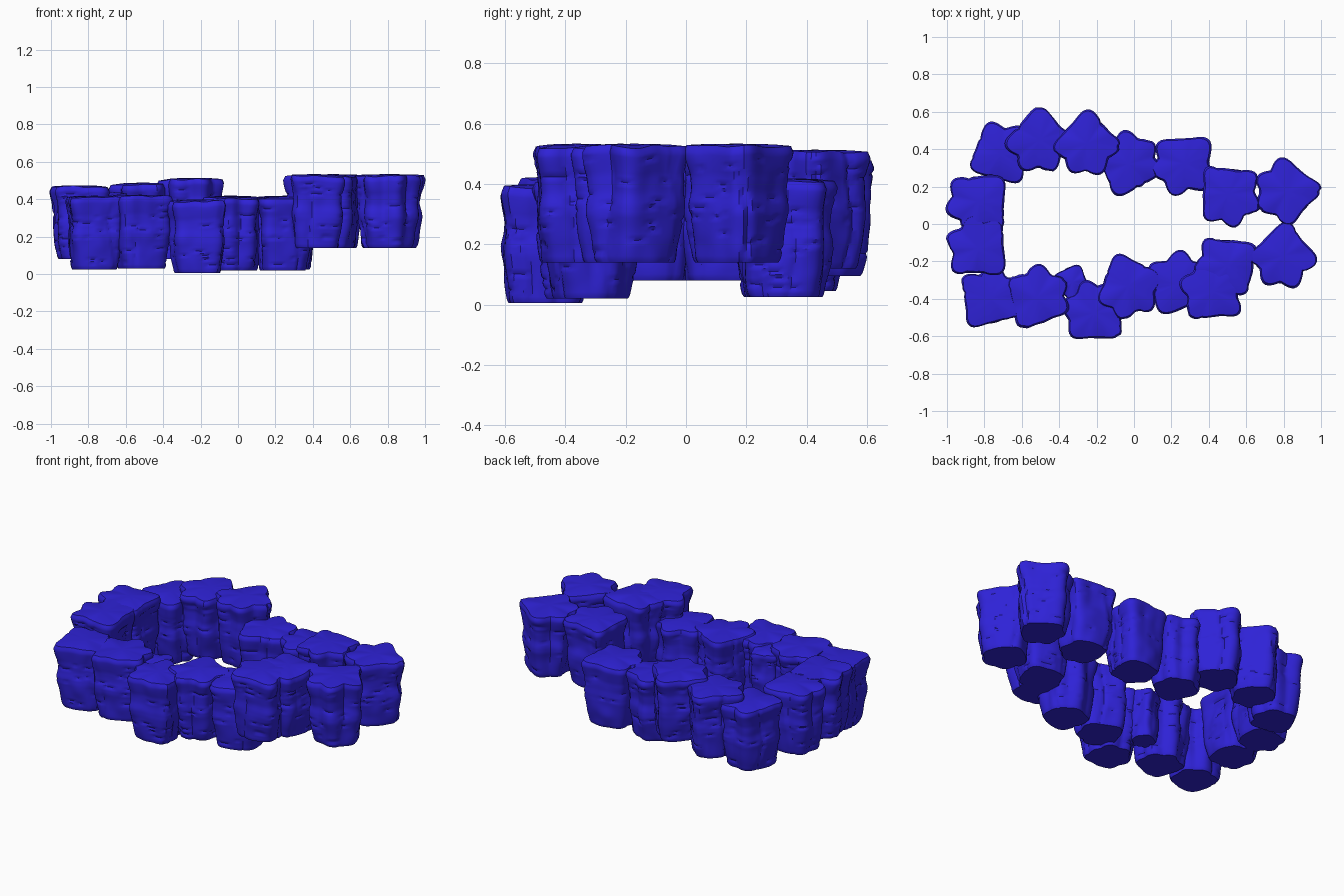
import bpy, bmesh, math, random
from mathutils import Vector, noise

cube = bpy.data.objects.get("Cube")
if cube:
    bpy.data.objects.remove(cube)

blue = bpy.data.materials.new("deep_blue")
blue.use_nodes = True
colour = (0.028, 0.016, 0.68, 1)
blue.diffuse_color = colour
blue.node_tree.nodes["Principled BSDF"].inputs["Base Color"].default_value = colour

SEGMENTS, ROWS = 64, 36
LOBES = [math.radians(a) for a in (5, 103, 155, 210, 272)]
PROFILE = [(0, .86), (.03, .90), (.2, .95), (.42, 1.01), (.5, 1), (.6, .95),
           (.75, .95), (.88, 1.01), (.94, 1.03), (1, .96)]


def profile(t):
    """Silhouette width factor from foot to rim."""
    for (t0, w0), (t1, w1) in zip(PROFILE, PROFILE[1:]):
        if t <= t1:
            return w0 + (w1 - w0) * (t - t0) / (t1 - t0)
    return PROFILE[-1][1]


def angle_gap(a, b):
    return abs((a - b + math.pi) % math.tau - math.pi)


def outline(angle, t):
    """Blunt-lobed cross-section, more pronounced towards the top."""
    bump = max(math.exp(-(angle_gap(angle, a) / 0.38) ** 2) for a in LOBES)
    return 0.131 + (0.022 + 0.027 * t) * bump


def rock_column(name, x, y, base, turn, size=1.0, height=0.39):
    rng = random.Random(name)
    seed = Vector((x * 9, y * 9, base * 9))
    turn = math.radians(turn)
    creases = [rng.uniform(0, math.tau) for _ in range(5)]
    # short horizontal cracks: row, start segment, length
    cracks = {(row, (start + k) % SEGMENTS)
              for row, start, length in
              [(rng.randrange(3, ROWS - 3), rng.randrange(SEGMENTS), rng.randint(2, 5))
               for _ in range(36)]
              for k in range(length)}
    bm = bmesh.new()
    rings = []
    for row in range(ROWS + 1):
        t = row / ROWS
        ring = []
        for s in range(SEGMENTS):
            a = s / SEGMENTS * math.tau
            direction = Vector((math.cos(a), math.sin(a), 0))
            r = outline(a, t) * profile(t) * size
            r += 0.009 * noise.noise(direction * 1.6 + Vector((0, 0, t * 4)) + seed)
            # vertical creases wander a little with height
            for c in creases:
                gap = angle_gap(a, c + 0.12 * math.sin(t * 5 + c))
                r -= 0.007 * math.exp(-(gap / 0.07) ** 2)
            if (row, s) in cracks:
                r -= 0.006
            wave = noise.noise(direction * 1.5 + seed)
            z = base + height * t + (0.012 * wave - 0.006) * t
            ring.append(bm.verts.new((x + r * math.cos(a + turn),
                                      y + r * math.sin(a + turn), z)))
        rings.append(ring)
    # inner ring and hub give the gently domed top
    top_z = base + height + 0.004
    rings.append([bm.verts.new((x + (v.co.x - x) * 0.65, y + (v.co.y - y) * 0.65,
                                top_z + (v.co.z - top_z) * 0.3)) for v in rings[-1]])
    for low, high in zip(rings, rings[1:]):
        for s in range(SEGMENTS):
            n = (s + 1) % SEGMENTS
            bm.faces.new((low[s], low[n], high[n], high[s]))
    hub = bm.verts.new((x, y, top_z))
    for s in range(SEGMENTS):
        bm.faces.new((rings[-1][s], rings[-1][(s + 1) % SEGMENTS], hub))
    bm.faces.new(list(reversed(rings[0])))
    mesh = bpy.data.meshes.new(name)
    bm.to_mesh(mesh)
    bm.free()
    mesh.materials.append(blue)
    obj = bpy.data.objects.new(name, mesh)
    bpy.context.collection.objects.link(obj)
    bpy.ops.object.select_all(action='DESELECT')
    obj.select_set(True)
    bpy.context.view_layer.objects.active = obj
    bpy.ops.object.shade_smooth_by_angle(angle=math.radians(35))


# Each row: x, y, foot height, turn in degrees
BACK = [(-.71, .375, .045, 200), (-.505, .45, .095, 85), (-.25, .43, .12, 85),
        (-.03, .32, .025, 245), (.27, .325, .025, 40), (.505, .16, .14, 125),
        (.82, .175, .14, 0)]
SIDE = [(-.83, .12, .08, 40), (-.83, -.13, .08, -50)]
FRONT = [(-.77, -.395, .025, 230), (-.52, -.395, .03, 235), (-.21, -.475, .005, -45),
         (-.03, -.33, .02, 105), (.235, -.32, .02, 235), (.50, -.22, .14, 30),
         (.42, -.36, .14, -45), (.80, -.17, .14, 80)]

for group, rocks in (("back", BACK), ("side", SIDE), ("front", FRONT)):
    for i, rock in enumerate(rocks, 1):
        rock_column(f"{group}_rock_column_{i}", *rock)

# Slim, shorter column tucked behind the front row
rock_column("slim_rock_column", -.33, -.31, .08, 60, 0.55, 0.3)
